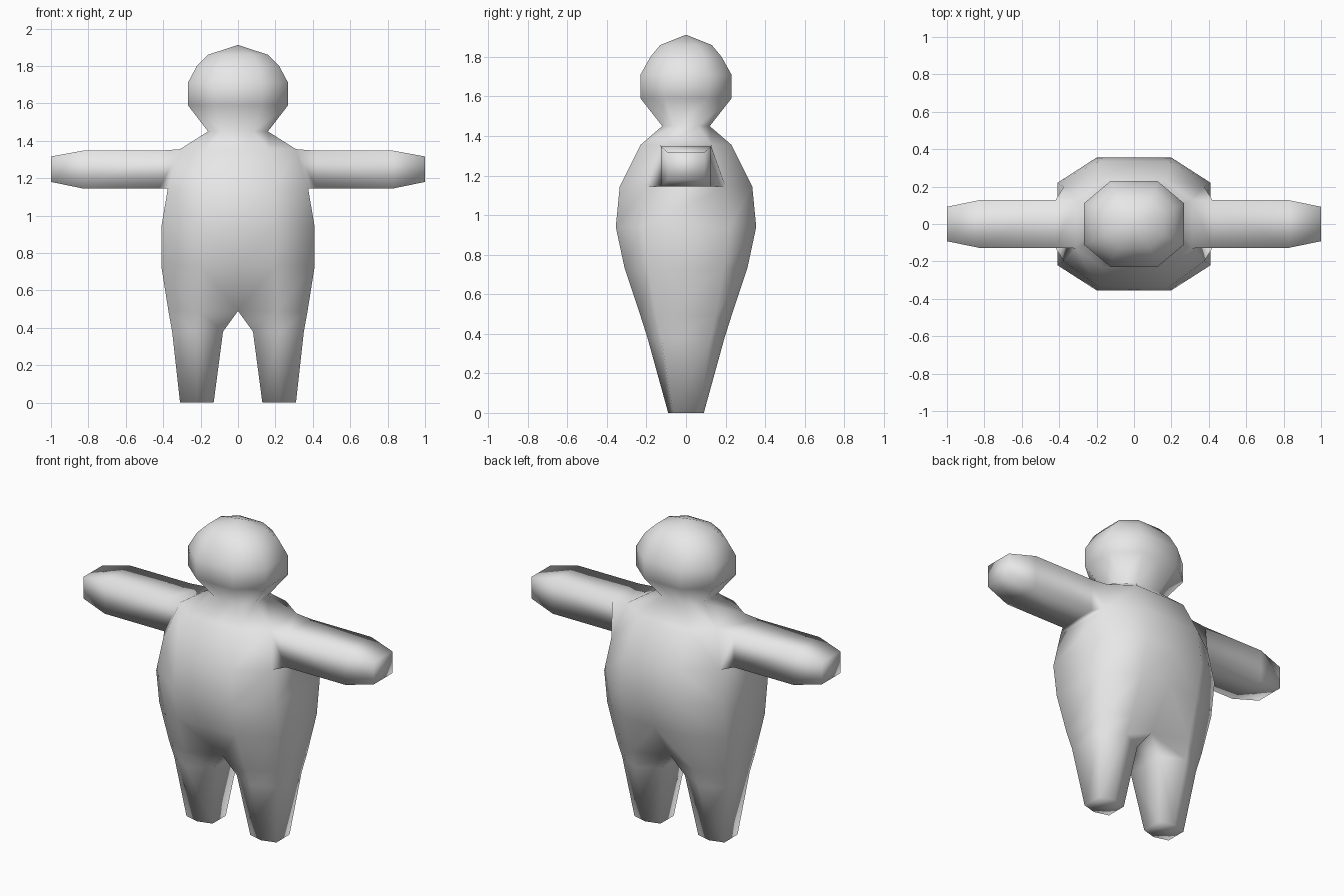
import bpy, bmesh

if "Cube" in bpy.data.objects:
    bpy.data.objects.remove(bpy.data.objects["Cube"])

bm = bmesh.new()


def ring(points):
    return [bm.verts.new(p) for p in points]


def half_ring(z, a, b, c, d):
    """Right half of a chamfered oval: half width a, half depth b, flats c and d."""
    return ring([(0, -b, z), (c, -b, z), (a, -d, z),
                 (a, d, z), (c, b, z), (0, b, z)])


def bridge(lower, upper, closed=False, skip=()):
    n = len(lower)
    for i in range(n if closed else n - 1):
        if i not in skip:
            j = (i + 1) % n
            bm.faces.new((lower[i], lower[j], upper[j], upper[i]))


# Leg: hexagonal, joined to the torso at the crotch
def leg_ring(z, inner, mid, outer, depth, side):
    return ring([(inner, -side, z), (mid, -depth, z), (outer, -side, z),
                 (outer, side, z), (mid, depth, z), (inner, side, z)])


foot = leg_ring(0, 0.13, 0.22, 0.31, 0.09, 0.065)
knee = leg_ring(0.38, 0.08, 0.22, 0.352, 0.195, 0.125)
hip = leg_ring(0.49, 0, 0.21, 0.372, 0.23, 0.15)
bm.faces.new(foot[::-1])
bridge(foot, knee, closed=True)
bridge(knee, hip, closed=True)

# Torso, neck and head: z, half width, half depth, front flat, side flat
sections = [
    (0.73, 0.41, 0.31, 0.20, 0.19),
    (0.94, 0.41, 0.355, 0.20, 0.22),
    (1.145, 0.375, 0.335, 0.19, 0.20),   # armpit
    (1.355, 0.31, 0.23, 0.17, 0.13),     # shoulder
    (1.45, 0.16, 0.12, 0.08, 0.06),      # neck
    (1.59, 0.268, 0.23, 0.125, 0.11),
    (1.71, 0.268, 0.23, 0.125, 0.11),
    (1.80, 0.22, 0.18, 0.11, 0.09),
    (1.86, 0.16, 0.13, 0.08, 0.06),
]
rings = [hip] + [half_ring(*s) for s in sections]
for i in range(len(rings) - 1):
    # Leave the side face open where the arm grows out
    bridge(rings[i], rings[i + 1], skip=(2,) if i == 3 else ())

# Crown of the head
crown = bm.verts.new((0, 0, 1.912))
top = rings[-1]
for i in range(5):
    bm.faces.new((top[i], top[i + 1], crown))

# Arm: square tube with a tapered hand
armpit, shoulder = rings[3], rings[4]
previous = [armpit[2], armpit[3], shoulder[3], shoulder[2]]
for x, y, low, high in ((0.42, 0.127, 1.145, 1.347),
                        (0.83, 0.127, 1.145, 1.347),
                        (1.0, 0.092, 1.18, 1.316)):
    current = ring([(x, -y, low), (x, y, low), (x, y, high), (x, -y, high)])
    bridge(previous, current, closed=True)
    previous = current
bm.faces.new(previous)

# Mirror the half figure and close the seam
bmesh.ops.mirror(bm, geom=bm.verts[:] + bm.edges[:] + bm.faces[:],
                 axis='X', merge_dist=0.0005)
bmesh.ops.remove_doubles(bm, verts=bm.verts[:], dist=0.0005)
bmesh.ops.recalc_face_normals(bm, faces=bm.faces[:])
for face in bm.faces:
    face.smooth = True

mesh = bpy.data.meshes.new("figure_body")
bm.to_mesh(mesh)
bm.free()
grey = bpy.data.materials.new("light_grey")
grey.diffuse_color = (0.8, 0.8, 0.8, 1)
grey.use_nodes = True
grey.node_tree.nodes["Principled BSDF"].inputs["Base Color"].default_value = grey.diffuse_color
mesh.materials.append(grey)
body = bpy.data.objects.new("figure_body", mesh)
bpy.context.collection.objects.link(body)
